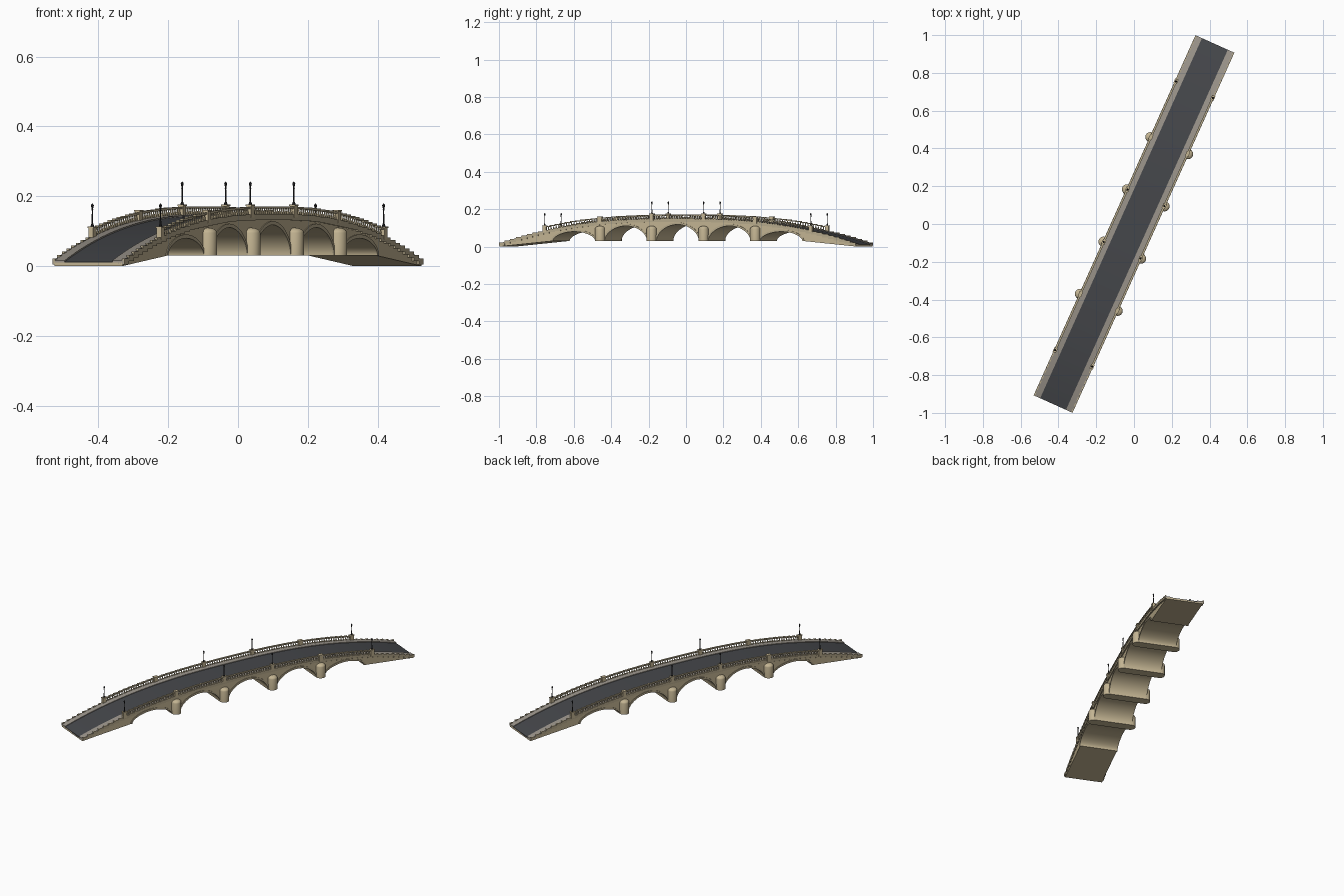
import bpy, bmesh, math
from mathutils import Matrix, Vector

if "Cube" in bpy.data.objects:
    bpy.data.objects.remove(bpy.data.objects["Cube"])

HALF = 1.045                      # half length along the bridge
WALL = 0.107                      # half width of the stone body
TURN = Matrix.Rotation(math.radians(-24.2), 4, 'Z')
PIERS = [-0.455, -0.152, 0.152, 0.455]
ARCHES = [-0.607, -0.3035, 0, 0.3035, 0.607]
SPAN = 0.1245                     # half span of an arch
SPRING = 0.03


def material(name, rgb):
    m = bpy.data.materials.new(name)
    m.diffuse_color = (*rgb, 1)
    m.use_nodes = True
    m.node_tree.nodes["Principled BSDF"].inputs["Base Color"].default_value = m.diffuse_color
    return m


STONE = material("stone", (0.55, 0.46, 0.29))
TRIM = material("trim_stone", (0.47, 0.40, 0.26))
WALK = material("pavement", (0.33, 0.30, 0.26))
ASPHALT = material("asphalt", (0.06, 0.063, 0.07))
IRON = material("iron", (0.02, 0.02, 0.022))


def deck(s):
    return 0.010 + 0.132 * (1 - min(1, abs(s) / HALF) ** 2.5)


def crown(c):
    return deck(abs(c) + 0.03) - 0.024


def arch_z(c, u, grow=0.0):
    return SPRING + (crown(c) - SPRING + grow) * max(0, 1 - abs(u) ** 1.9) ** 0.55


def finish(name, bm, mat, smooth=False):
    bmesh.ops.recalc_face_normals(bm, faces=bm.faces)
    bm.transform(TURN)
    me = bpy.data.meshes.new(name)
    bm.to_mesh(me)
    bm.free()
    me.materials.append(mat)
    ob = bpy.data.objects.new(name, me)
    bpy.context.collection.objects.link(ob)
    if smooth:
        bpy.ops.object.select_all(action='DESELECT')
        ob.select_set(True)
        bpy.context.view_layer.objects.active = ob
        bpy.ops.object.shade_smooth_by_angle(angle=math.radians(35))
    return ob


def sweep(bm, x0, x1, stations):
    """Closed band between x0 and x1; stations are (y_low, z_low, y_high, z_high)."""
    rings = [[bm.verts.new(p) for p in ((x0, a, b), (x1, a, b), (x1, c, d), (x0, c, d))]
             for a, b, c, d in stations]
    for r, q in zip(rings, rings[1:]):
        for i in range(4):
            j = (i + 1) % 4
            bm.faces.new((r[i], r[j], q[j], q[i]))
    bm.faces.new(rings[0])
    bm.faces.new(rings[-1])


def box(bm, x, y, z, sx, sy, sz):
    bmesh.ops.create_cube(bm, size=1, matrix=Matrix.Translation((x, y, z)) @ Matrix.Diagonal((sx, sy, sz, 1)))


def lathe(bm, x, y, profile, n):
    """Turned part from (radius, z) pairs."""
    rings = [[bm.verts.new((x + r * math.cos(2 * math.pi * k / n), y + r * math.sin(2 * math.pi * k / n), z))
              for k in range(n)] for r, z in profile]
    for a, b in zip(rings, rings[1:]):
        for k in range(n):
            bm.faces.new((a[k], a[(k + 1) % n], b[(k + 1) % n], b[k]))
    bm.faces.new(rings[0])
    bm.faces.new(rings[-1])


# Stone body with five arched openings and sloping abutments
spots = []
for k in range(13):
    s = -HALF + k * (HALF - 0.7315) / 12
    z = SPRING * k / 12
    spots += [(s, z), (-s, z)]
for c in ARCHES:
    for k in range(29):
        u = -math.cos(math.pi * k / 28)
        spots.append((c + SPAN * u, arch_z(c, u)))
spots.sort()
bm = bmesh.new()
sweep(bm, -WALL, WALL, [(s, z, s, deck(s)) for s, z in spots])
finish("bridge_body", bm, STONE, True)

# Raised arch rings on both faces
bm = bmesh.new()
for c in ARCHES:
    for side in (-1, 1):
        ring = []
        for k in range(29):
            u = -math.cos(math.pi * k / 28)
            ring.append((c + SPAN * u, arch_z(c, u), c + (SPAN + 0.010) * u, arch_z(c, u, 0.011)))
        sweep(bm, side * (WALL - 0.003), side * (WALL + 0.003), ring)
finish("arch_rings", bm, TRIM)

# Rounded cutwaters with domed tops
bm = bmesh.new()
for s in PIERS:
    for side in (-1, 1):
        dome = [(0.027 * math.cos(a), 0.095 + 0.015 * math.sin(a)) for a in (0.3, 0.6, 0.9, 1.2, 1.5)]
        lathe(bm, side * 0.109, s, [(0.027, SPRING), (0.027, 0.095)] + dome, 24)
finish("pier_cutwaters", bm, STONE, True)

# Roadway and side pavements
line = [-HALF + 2 * HALF * k / 80 for k in range(81)]
bm = bmesh.new()
sweep(bm, -0.075, 0.075, [(s, deck(s) - 0.004, s, deck(s) + 0.002) for s in line])
finish("roadway", bm, ASPHALT)
bm = bmesh.new()
for side in (-1, 1):
    sweep(bm, side * 0.075, side * 0.110, [(s, deck(s) - 0.004, s, deck(s) + 0.006) for s in line])
finish("pavements", bm, WALK)

# Stepped cornice blocks along both edges
bm = bmesh.new()
N = 64
for side in (-1, 1):
    for k in range(N):
        step = 2 * HALF / N
        s = -HALF + (k + 0.5) * step
        top, low = deck(s) + 0.007, max(0.001, deck(s) - 0.010)
        box(bm, side * 0.109, s, (top + low) / 2, 0.008, step, top - low)
finish("cornice", bm, TRIM)

# Balustrade: stepped hand rail and turned balusters
rail, post = bmesh.new(), bmesh.new()
for side in (-1, 1):
    n = 52
    step = 1.56 / n
    for k in range(n):
        s = -0.78 + (k + 0.5) * step
        box(rail, side * 0.107, s, deck(s) + 0.026, 0.011, step * 1.02, 0.006)
        for d in (-0.25, 0.25):
            y = s + d * step
            z = deck(y)
            lathe(post, side * 0.107, y, [(0.003, z + 0.004), (0.0038, z + 0.011),
                                          (0.002, z + 0.018), (0.003, z + 0.025)], 6)
finish("hand_rails", rail, TRIM)
finish("balusters", post, STONE)

# Pedestals above the piers and at the rail ends
bm = bmesh.new()
for side in (-1, 1):
    for s in PIERS + [-0.78, 0.78]:
        z = deck(s)
        box(bm, side * 0.107, s, z + 0.015, 0.015, 0.022, 0.034)
        box(bm, side * 0.107, s, z + 0.033, 0.019, 0.026, 0.004)
finish("pedestals", bm, STONE)

# Lamp posts with lanterns
bm = bmesh.new()
for side in (-1, 1):
    for s in (-0.78, -0.152, 0.152, 0.78):
        z = deck(s) + 0.034
        lathe(bm, side * 0.107, s, [(0.0055, z), (0.005, z + 0.004), (0.0025, z + 0.010), (0.0017, z + 0.046),
                                    (0.003, z + 0.048), (0.002, z + 0.051), (0.0045, z + 0.060),
                                    (0.0045, z + 0.062), (0.001, z + 0.067)], 8)
finish("lamp_posts", bm, IRON)
